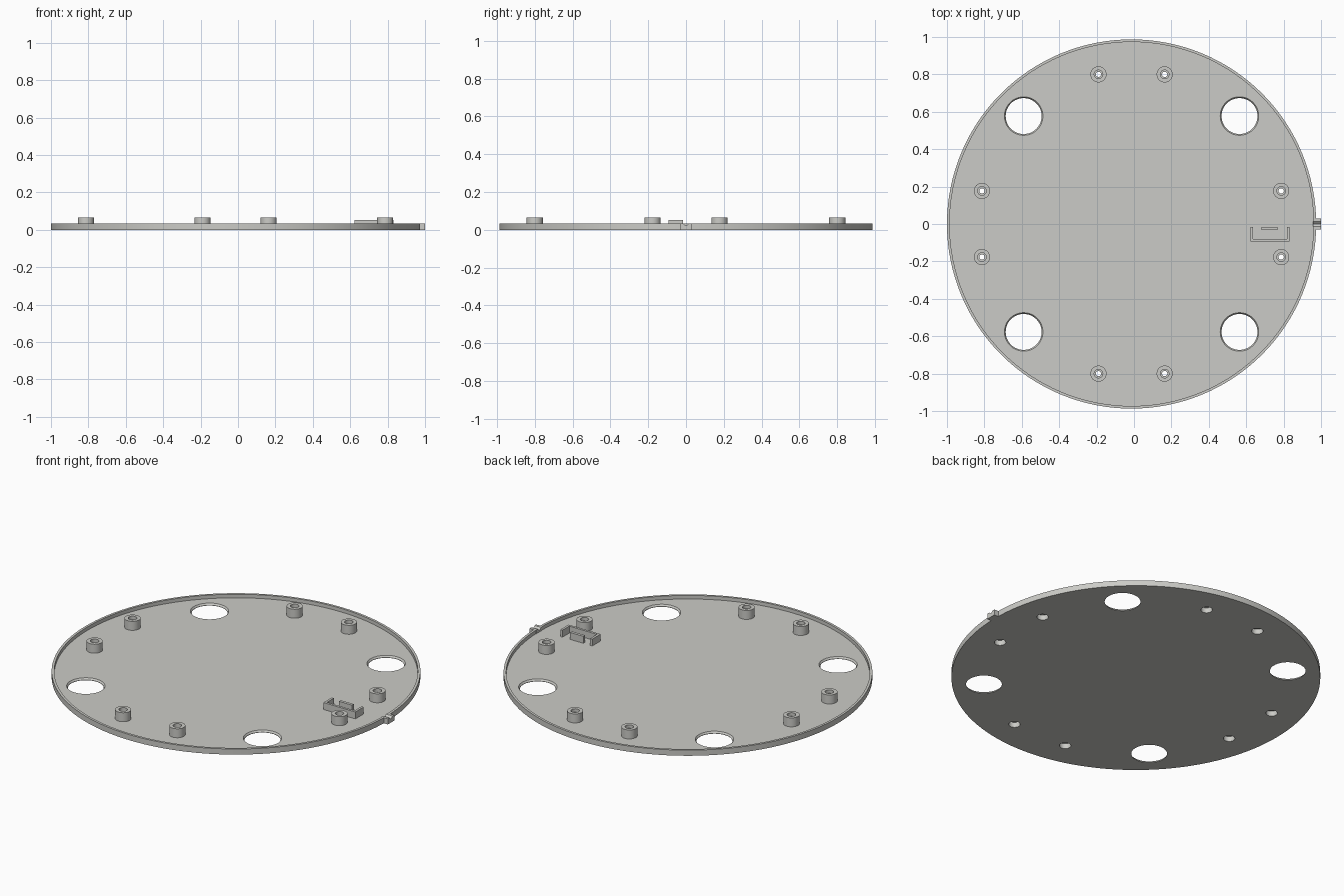
import bpy, bmesh, math

if "Cube" in bpy.data.objects:
    bpy.data.objects.remove(bpy.data.objects["Cube"])

CX = -0.013          # disc centre in x
R, RIM_H, FLOOR = 0.987, 0.033, 0.012

grey = bpy.data.materials.new("warm grey")
grey.diffuse_color = (0.6, 0.6, 0.57, 1)
grey.use_nodes = True
grey.node_tree.nodes["Principled BSDF"].inputs["Base Color"].default_value = grey.diffuse_color


def finish(name, bm):
    bmesh.ops.recalc_face_normals(bm, faces=bm.faces[:])
    me = bpy.data.meshes.new(name)
    bm.to_mesh(me)
    bm.free()
    me.materials.append(grey)
    ob = bpy.data.objects.new(name, me)
    bpy.context.collection.objects.link(ob)
    return ob


def lathe(bm, profile, x, y, n, closed):
    """Revolve (radius, z) points around a vertical axis at x, y."""
    rings = []
    for r, z in profile:
        if r == 0:
            rings.append([bm.verts.new((x, y, z))] * n)
        else:
            rings.append([bm.verts.new((x + r * math.cos(2 * math.pi * i / n),
                                        y + r * math.sin(2 * math.pi * i / n), z))
                          for i in range(n)])
    pairs = list(zip(rings, rings[1:]))
    if closed:
        pairs.append((rings[-1], rings[0]))
    for a, b in pairs:
        for i in range(n):
            j = (i + 1) % n
            bm.faces.new(list(dict.fromkeys((a[i], a[j], b[j], b[i]))))


def prism(bm, outline, offset):
    """Extrude a closed 3D outline by an offset vector."""
    f = bm.faces.new([bm.verts.new(p) for p in outline])
    res = bmesh.ops.extrude_face_region(bm, geom=[f], use_keep_orig=True)
    moved = [v for v in res["geom"] if isinstance(v, bmesh.types.BMVert)]
    bmesh.ops.translate(bm, verts=moved, vec=offset)


def box(bm, x0, x1, y0, y1, z0, z1):
    prism(bm, [(x0, y0, z0), (x1, y0, z0), (x1, y1, z0), (x0, y1, z0)], (0, 0, z1 - z0))


def smooth(ob):
    bpy.ops.object.select_all(action='DESELECT')
    ob.select_set(True)
    bpy.context.view_layer.objects.active = ob
    bpy.ops.object.shade_smooth_by_angle(angle=math.radians(30))


boss_spots = [(CX + sx * a, sy * b) for a, b in ((0.177, 0.8), (0.8, 0.177))
              for sx in (-1, 1) for sy in (-1, 1)]

# Round tray: floor with a thin raised rim
bm = bmesh.new()
lathe(bm, [(0, 0), (R, 0), (R, RIM_H), (R - 0.014, RIM_H), (R - 0.014, FLOOR), (0, FLOOR)],
      CX, 0, 128, False)
tray = finish("tray", bm)

# Cutters: four large tapered holes, boss seats and the rim slot
bm = bmesh.new()
for sx in (-1, 1):
    for sy in (-1, 1):
        lathe(bm, [(0, -0.02), (0.096, -0.02), (0.096, 0.002), (0.103, FLOOR), (0.103, 0.06), (0, 0.06)],
              CX + sx * 0.577, sy * 0.577, 48, False)
for x, y in boss_spots:
    lathe(bm, [(0, -0.02), (0.043, -0.02), (0.043, 0.05), (0, 0.05)], x, y, 32, False)
box(bm, 0.957, 1.05, -0.03, 0.03, -0.02, 0.06)
cutter = finish("hole_cutter", bm)
cutter.hide_render = True
cutter.hide_set(True)
mod = tray.modifiers.new("holes", 'BOOLEAN')
mod.operation, mod.solver, mod.object = 'DIFFERENCE', 'EXACT', cutter
bpy.context.view_layer.objects.active = tray
tray.select_set(True)
bpy.ops.object.modifier_apply(modifier=mod.name)
smooth(tray)

# Hollow screw bosses with a recess above and below
for k, (x, y) in enumerate(boss_spots):
    bm = bmesh.new()
    lathe(bm, [(0.043, 0), (0.043, 0.065), (0.023, 0.065), (0.023, 0.045), (0.014, 0.045),
               (0.014, 0.03), (0.031, 0.03), (0.031, 0)], x, y, 32, True)
    smooth(finish(f"screw_boss_{k + 1}", bm))

# U-shaped bracket
bm = bmesh.new()
x0, x1, y0, y1, t = 0.623, 0.832, -0.093, -0.015, 0.014
prism(bm, [(x, y, FLOOR - 0.002) for x, y in
           ((x0, y0), (x1, y0), (x1, y1), (x1 - t, y1), (x1 - t, y0 + t),
            (x0 + t, y0 + t), (x0 + t, y1), (x0, y1))], (0, 0, 0.053 - FLOOR + 0.002))
finish("bracket", bm)

# Short retaining bar facing the bracket
bm = bmesh.new()
box(bm, 0.682, 0.768, -0.033, -0.016, FLOOR - 0.002, 0.053)
finish("retaining_bar", bm)

# Notched tab through the rim
bm = bmesh.new()
prism(bm, [(0.957, y, z) for y, z in
           ((-0.03, 0), (0.03, 0), (0.03, RIM_H), (0.014, RIM_H), (0, 0.021),
            (-0.014, RIM_H), (-0.03, RIM_H))], (0.043, 0, 0))
finish("rim_tab", bm)
